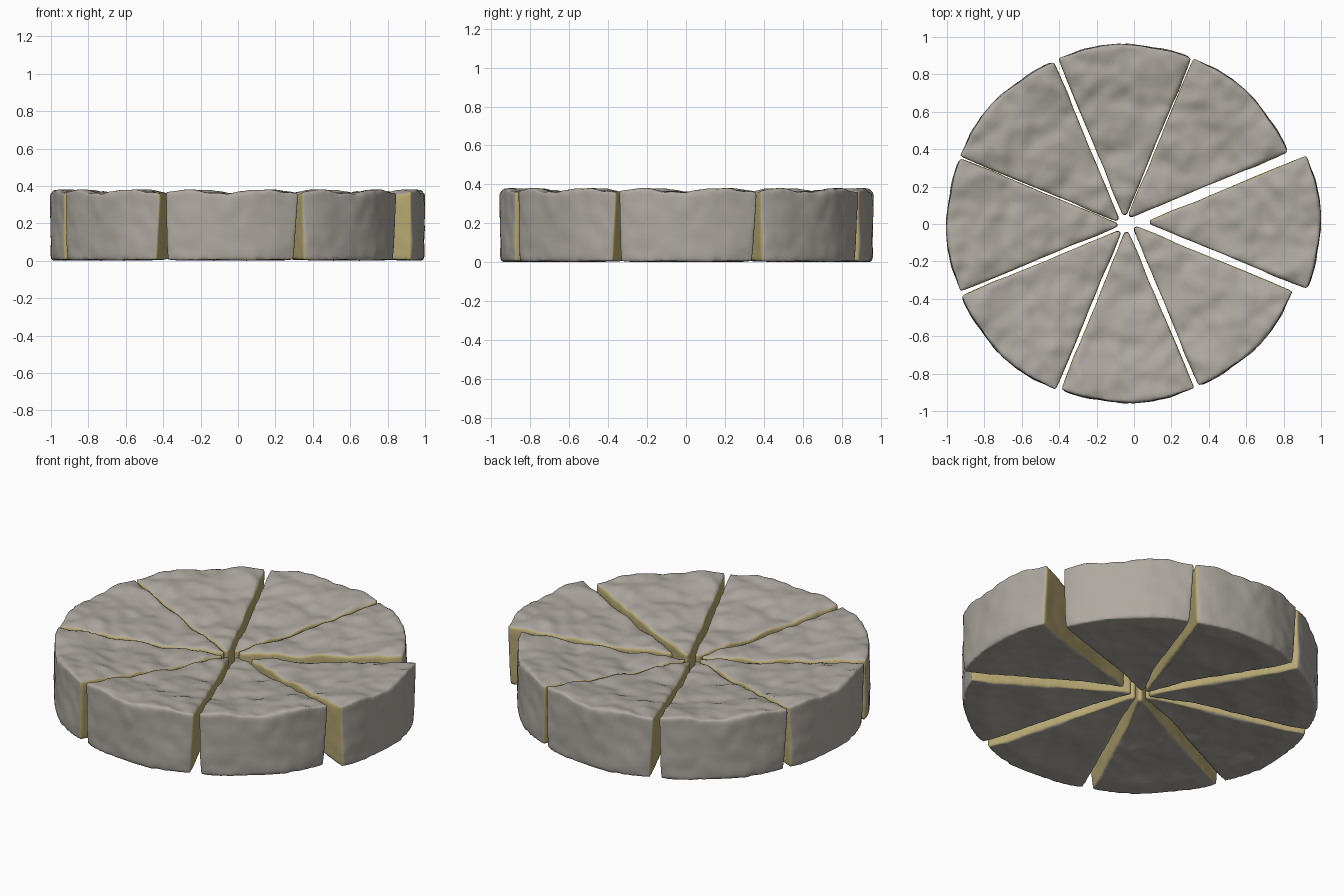
import bpy, bmesh, math
from mathutils import Vector, noise

if "Cube" in bpy.data.objects:
    bpy.data.objects.remove(bpy.data.objects["Cube"])

HALF = math.radians(22.5)
R, H = 0.938, 0.382


def material(name, rgb):
    m = bpy.data.materials.new(name)
    m.diffuse_color = (*rgb, 1)
    m.use_nodes = True
    m.node_tree.nodes["Principled BSDF"].inputs["Base Color"].default_value = m.diffuse_color
    return m


rind = material("grey rind", (0.42, 0.392, 0.35))
paste = material("yellow paste", (0.49, 0.405, 0.18))

# Plain wedge prism: blunt tip plus arc, extruded upwards
bm = bmesh.new()
outline = [(0.004, 0.008), (0.004, -0.008)]
for i in range(25):
    a = -HALF + 2 * HALF * i / 24
    outline.append((-0.016 + R * math.cos(a), R * math.sin(a)))
base = bm.faces.new([bm.verts.new((x, y, 0)) for x, y in outline])
ext = bmesh.ops.extrude_face_region(bm, geom=[base])
bmesh.ops.translate(bm, vec=(0, 0, H),
                    verts=[g for g in ext["geom"] if isinstance(g, bmesh.types.BMVert)])
bmesh.ops.recalc_face_normals(bm, faces=bm.faces)
raw = bpy.data.meshes.new("wedge_blank")
bm.to_mesh(raw)
bm.free()

# Remesh and soften so all edges are worn round
blank = bpy.data.objects.new("wedge_blank", raw)
bpy.context.collection.objects.link(blank)
rm = blank.modifiers.new("remesh", "REMESH")
rm.mode = "VOXEL"
rm.voxel_size = 0.0125
sm = blank.modifiers.new("soften", "SMOOTH")
sm.factor, sm.iterations = 0.5, 8
deps = bpy.context.evaluated_depsgraph_get()
mesh = bpy.data.meshes.new_from_object(blank.evaluated_get(deps))
mesh.name = "cheese_wedge"
bpy.data.objects.remove(blank)
mesh.materials.clear()
mesh.materials.append(rind)
mesh.materials.append(paste)

bm = bmesh.new()
bm.from_mesh(mesh)
bm.normal_update()
# The two straight cut sides are paste, everything else is rind
for f in bm.faces:
    f.smooth = True
    side = f.normal.x * -math.sin(HALF) + abs(f.normal.y) * math.cos(HALF)
    tip = f.calc_center_median().x < 0.03 and abs(f.normal.z) < 0.7
    f.material_index = 1 if side > 0.6 or tip else 0

# Hand-made shape: thinner towards the tip, cut sides hollowed, lumpy rind
moves = []
for v in bm.verts:
    p, n = v.co, v.normal
    lump = noise.noise(p * 5 + Vector((3.1, 7.7, 1.3)))
    dent = noise.noise(p * 12 + Vector((1.7, 0.4, 9.2)))
    side = n.x * -math.sin(HALF) + abs(n.y) * math.cos(HALF)
    calm = 0.4 if side > 0.4 else 1
    d = n * (0.009 * lump + 0.005 * dent) * calm
    r = min(1, max(0, p.xy.length / 0.92))
    d.z -= (p.z - H / 2) * 0.40 * (1 - r ** 1.5)
    top = max(0, p.z - 0.2) / 0.18
    wave = noise.noise(Vector((p.x * 6, p.y * 6, 4.4)))
    ripple = noise.noise(Vector((p.x * 13, p.y * 13, 8.8)))
    d.z += top * (0.016 * wave + 0.010 * ripple)
    # outer bottom rim is eased off
    d.z += max(0, 1 - p.z / 0.1) * 0.012 * max(0, (r - 0.88) / 0.12)
    # cut sides recede towards the bottom
    gap = (p.x + 0.016) * math.sin(HALF) - abs(p.y) * math.cos(HALF)
    w = max(0, 1 - gap / 0.15) * min(1, max(0, p.x) / 0.25)
    ease = max(-1, min(1, p.y / 0.08))
    amount = (0.024 if p.y > 0 else 0.010) * max(0, 1 - p.z / 0.33)
    d.y -= ease * w * amount
    moves.append(d)
for v, d in zip(bm.verts, moves):
    v.co += d
low = min(v.co.z for v in bm.verts)
bmesh.ops.translate(bm, vec=(0, 0, -low), verts=bm.verts)
bm.to_mesh(mesh)
bm.free()

# Eight slices around the wheel: (tip x, tip y, small twist in degrees)
slices = [(0.075, 0.01, 0), (-0.03, 0.035, 0), (-0.05, 0.038, 0), (-0.08, 0.015, 0),
          (-0.08, -0.005, 0), (-0.07, -0.035, 0), (-0.04, -0.033, 0.5), (-0.003, -0.012, 0)]
for i, (x, y, twist) in enumerate(slices):
    ob = bpy.data.objects.new(f"cheese_slice_{i + 1}", mesh)
    ob.location = (x, y, 0)
    ob.rotation_euler.z = math.radians(45 * i + twist)
    bpy.context.collection.objects.link(ob)
